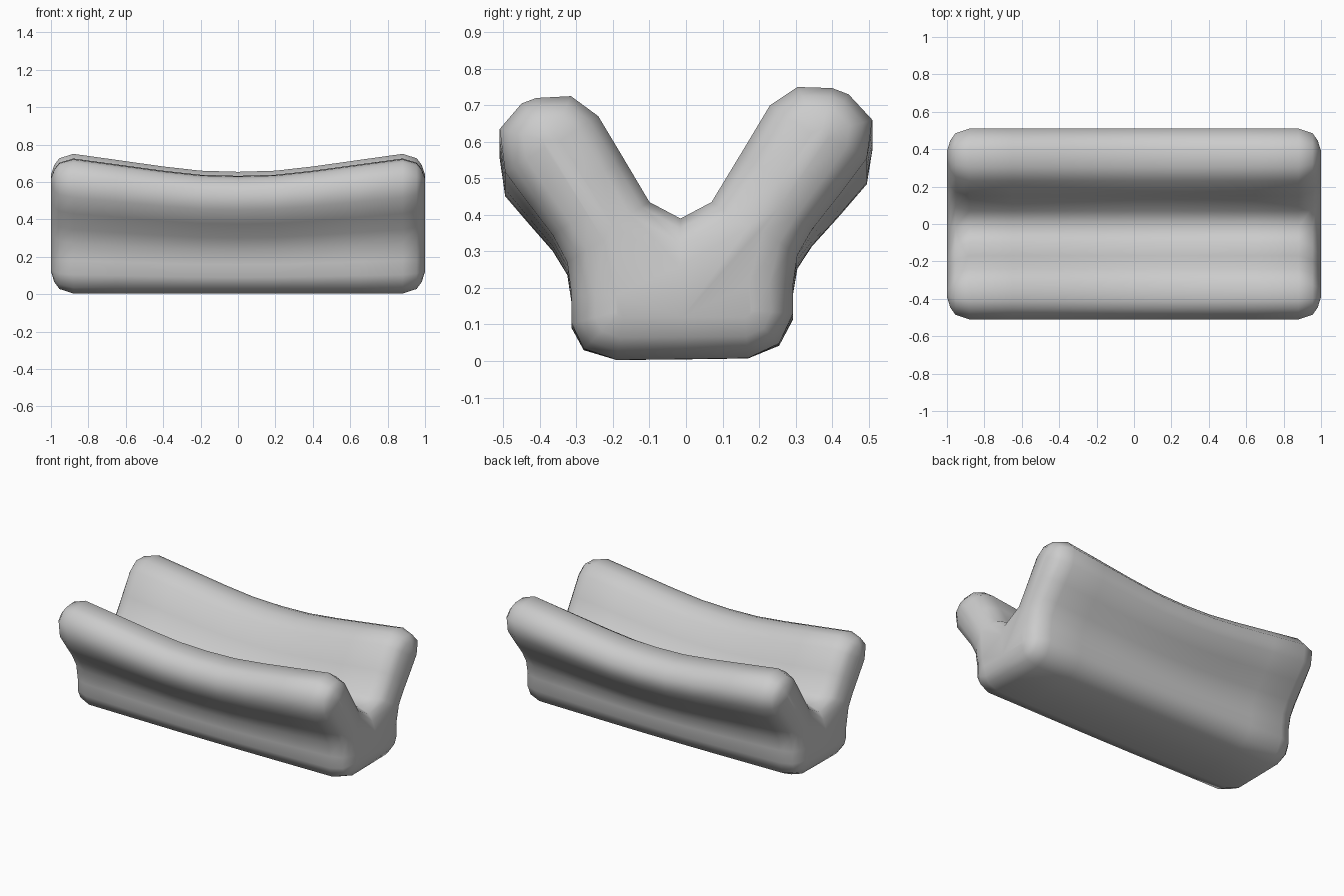
import bpy
from mathutils import Vector

if "Cube" in bpy.data.objects:
    bpy.data.objects.remove(bpy.data.objects["Cube"])

# Y-shaped cross-section (y, z) at the tall ends, going round from the notch
profile = [(-0.015, 0.39), (0.07, 0.435), (0.15, 0.567), (0.23, 0.70), (0.305, 0.75), (0.40, 0.747),
           (0.445, 0.73), (0.51, 0.66), (0.495, 0.555), (0.42, 0.455), (0.345, 0.36),
           (0.305, 0.29), (0.293, 0.21), (0.293, 0.13), (0.255, 0.048), (0.17, 0.008),
           (-0.01, 0.005), (-0.19, 0.003), (-0.28, 0.034), (-0.313, 0.103), (-0.313, 0.18),
           (-0.325, 0.27), (-0.365, 0.345), (-0.43, 0.43), (-0.495, 0.517), (-0.51, 0.635),
           (-0.45, 0.705), (-0.41, 0.72), (-0.315, 0.725), (-0.24, 0.67), (-0.17, 0.553), (-0.10, 0.435)]
profile = [Vector(p) for p in profile]

# Skeleton inside the section; the end caps shrink towards it
bones = [((-0.17, 0.14), (0.16, 0.14)), ((-0.16, 0.24), (0.14, 0.24)),
         ((0.15, 0.14), (0.15, 0.3)), ((-0.17, 0.14), (-0.17, 0.28)),
         ((0.15, 0.3), (0.37, 0.62)), ((-0.17, 0.28), (-0.37, 0.60))]


def core(p):
    best = None
    for a, b in bones:
        a, b = Vector(a), Vector(b)
        t = max(0, min(1, (p - a).dot(b - a) / (b - a).length_squared))
        q = a.lerp(b, t)
        if best is None or (p - q).length < (p - best).length:
            best = q
    return best


# Rings along x: position, height factor (sag), cap shrink
half = [(0.2, 0.88, 0), (0.4, 0.91, 0), (0.65, 0.957, 0),
        (0.88, 1, 0), (0.955, 1, 0.18), (0.982, 1, 0.45), (1.0, 1, 0.85)]
rings = [(-x, s, t) for x, s, t in reversed(half)] + [(0, 0.872, 0)] + half

verts, faces = [], []
n = len(profile)
for x, s, t in rings:
    for p in profile:
        q = p.lerp(core(p), t)
        verts.append((x, q.x, q.y * s))
for r in range(len(rings) - 1):
    for i in range(n):
        j = (i + 1) % n
        faces.append((r * n + i, r * n + j, (r + 1) * n + j, (r + 1) * n + i))
faces.append(tuple(range(n)))
faces.append(tuple(range((len(rings) - 1) * n, len(rings) * n)))

# Trough body
mesh = bpy.data.meshes.new("cradle_body")
mesh.from_pydata(verts, [], faces)
body = bpy.data.objects.new("cradle_body", mesh)
bpy.context.collection.objects.link(body)
bpy.context.view_layer.objects.active = body
body.select_set(True)
bpy.ops.object.mode_set(mode='EDIT')
bpy.ops.mesh.select_all(action='SELECT')
bpy.ops.mesh.normals_make_consistent(inside=False)
bpy.ops.object.mode_set(mode='OBJECT')
bpy.ops.object.shade_smooth()
